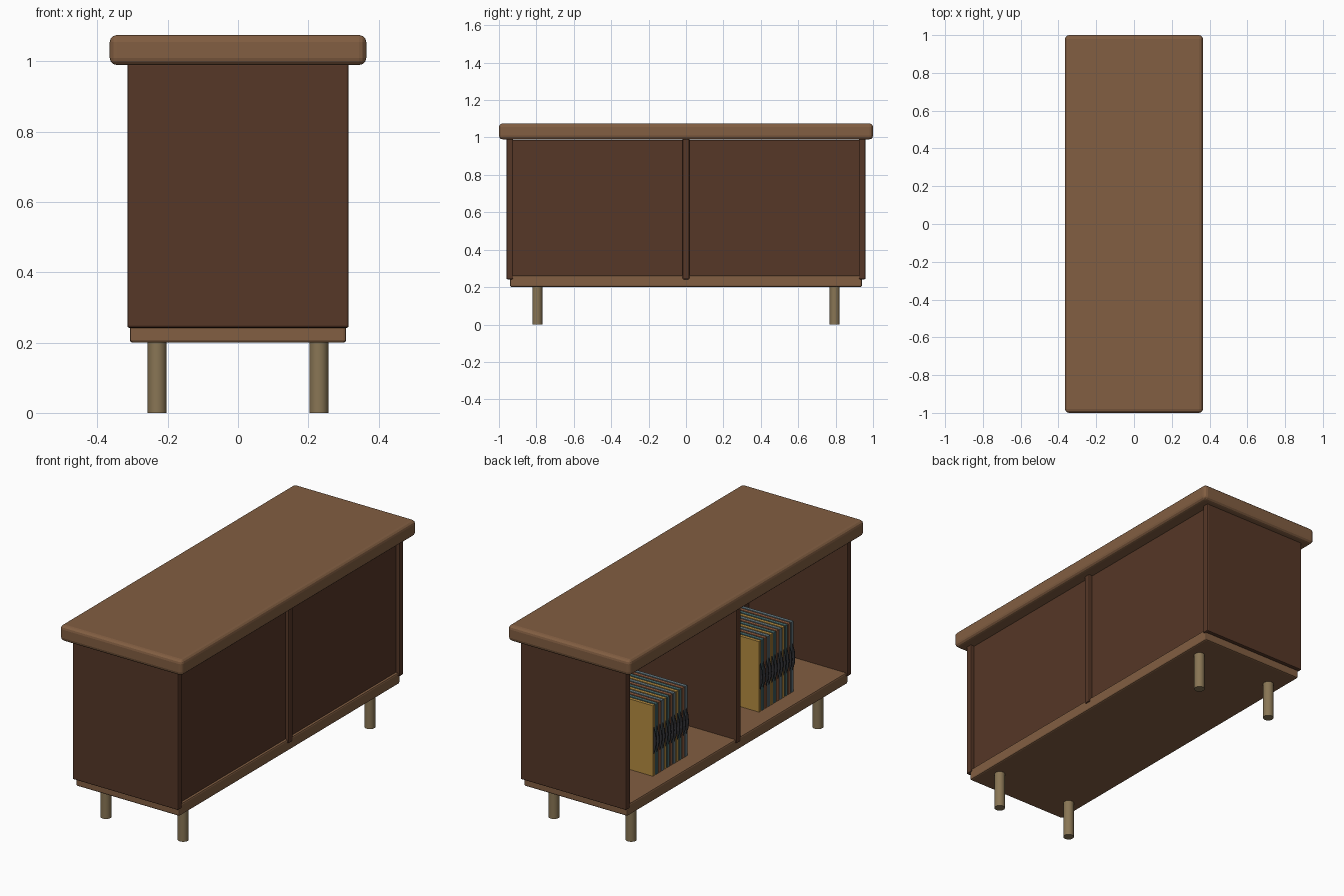
import bpy, math

if "Cube" in bpy.data.objects:
    bpy.data.objects.remove(bpy.data.objects["Cube"])


def material(name, rgb):
    m = bpy.data.materials.new(name)
    m.diffuse_color = (*rgb, 1)
    m.use_nodes = True
    m.node_tree.nodes["Principled BSDF"].inputs["Base Color"].default_value = m.diffuse_color
    return m


LIGHT = material("light_wood", (0.223, 0.112, 0.054))
DARK = material("dark_wood", (0.092, 0.038, 0.020))
LEG = material("leg_metal", (0.25, 0.18, 0.09))
VINYL = material("vinyl", (0.03, 0.03, 0.035))
SLEEVES = [material("mustard", (0.46, 0.26, 0.053)),
           material("teal", (0.07, 0.16, 0.17)),
           material("rust", (0.28, 0.11, 0.05)),
           material("slate", (0.13, 0.19, 0.22))]


def box(name, x, y, z, mat, bevel=0.0, segments=2):
    """Box from (min, max) ranges, with optional rounded edges."""
    bpy.ops.mesh.primitive_cube_add(
        size=1, location=[(r[0] + r[1]) / 2 for r in (x, y, z)])
    ob = bpy.context.object
    ob.name = name
    ob.scale = [r[1] - r[0] for r in (x, y, z)]
    bpy.ops.object.transform_apply(location=False, rotation=False, scale=True)
    ob.data.materials.append(mat)
    if bevel:
        mod = ob.modifiers.new("bevel", 'BEVEL')
        mod.width, mod.segments = bevel, segments
    return ob


def cylinder(name, radius, depth, location, mat, sides, rotation=(0, 0, 0)):
    bpy.ops.mesh.primitive_cylinder_add(
        vertices=sides, radius=radius, depth=depth, location=location, rotation=rotation)
    ob = bpy.context.object
    ob.name = name
    ob.data.materials.append(mat)
    bpy.ops.object.shade_smooth_by_angle(angle=math.radians(40))
    return ob


# Top and bottom boards
box("top_board", (-0.365, 0.365), (-1, 1), (0.99, 1.075), LIGHT, 0.02, 3)
box("bottom_board", (-0.308, 0.308), (-0.94, 0.94), (0.20, 0.262), LIGHT, 0.008)

# Upright panels: two ends and the middle divider
for name, y in (("front_end_panel", -0.942), ("divider", 0), ("rear_end_panel", 0.942)):
    box(name, (-0.315, 0.315), (y - 0.018, y + 0.018), (0.242, 0.995), DARK, 0.006)

# Back panel closes the +x side; the -x side is open
box("back_panel", (0.27, 0.295), (-0.93, 0.93), (0.255, 0.987), DARK)

# Legs
for sx in (-1, 1):
    for sy in (-1, 1):
        cylinder("leg", 0.027, 0.205, (0.23 * sx, 0.795 * sy, 0.1025), LEG, 24)

# Two rows of record sleeves, each with a disc peeking out of the open side
COUNT, PITCH, SIZE, FRONT, FLOOR = 12, 0.025, 0.38, -0.22, 0.262
for row, centre in (("front", -0.455), ("rear", 0.45)):
    for i in range(COUNT):
        y = centre - (i - (COUNT - 1) / 2) * PITCH
        box(f"{row}_sleeve", (FRONT, FRONT + SIZE), (y - 0.009, y + 0.009),
            (FLOOR, FLOOR + SIZE), SLEEVES[i % len(SLEEVES)])
        cylinder(f"{row}_disc", 0.18, 0.005,
                 (FRONT + 0.165, y, FLOOR + SIZE / 2), VINYL, 32, (math.pi / 2, 0, 0))
